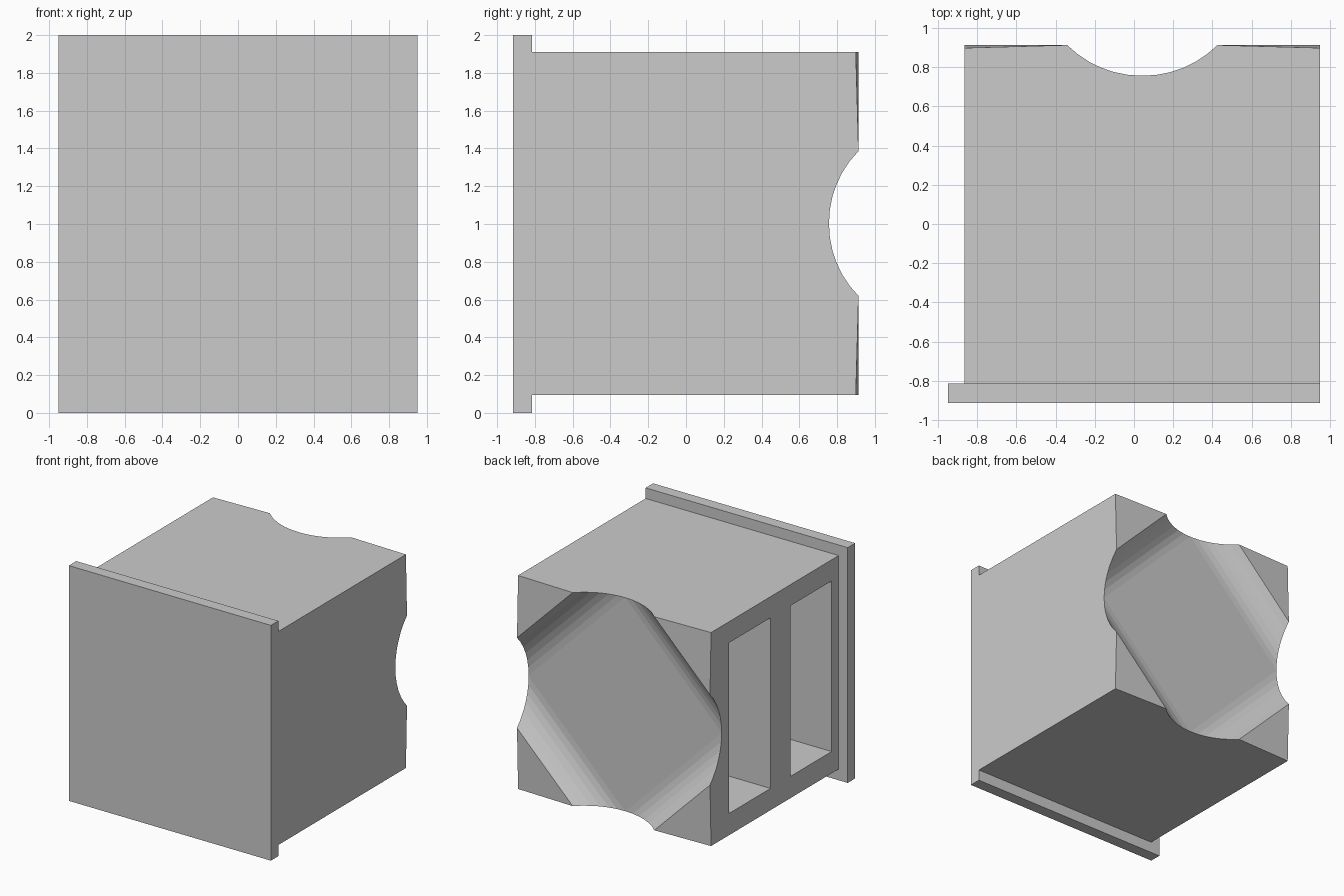
import bpy, bmesh, math

if "Cube" in bpy.data.objects:
    bpy.data.objects.remove(bpy.data.objects["Cube"])

CX, CZ = 0.0425, 1.0025   # centre of the body in x and z


def mesh_object(name, bm):
    bmesh.ops.recalc_face_normals(bm, faces=bm.faces)
    mesh = bpy.data.meshes.new(name)
    bm.to_mesh(mesh)
    bm.free()
    obj = bpy.data.objects.new(name, mesh)
    bpy.context.collection.objects.link(obj)
    return obj


def box(name, lo, hi):
    bm = bmesh.new()
    bmesh.ops.create_cube(bm, size=1)
    for v in bm.verts:
        v.co = [(a + b) / 2 + c * (b - a) for a, b, c in zip(lo, hi, v.co)]
    return mesh_object(name, bm)


def diamond_loft(name, profile):
    """Stack of diamond rings (half diagonal, y), capped at both ends."""
    bm = bmesh.new()
    rings = [[bm.verts.new((CX + sx * d, y, CZ + sz * d))
              for sx, sz in ((1, 0), (0, 1), (-1, 0), (0, -1))]
             for d, y in profile]
    for a, b in zip(rings, rings[1:]):
        for i in range(4):
            j = (i + 1) % 4
            bm.faces.new((a[i], a[j], b[j], b[i]))
    bm.faces.new(rings[0])
    bm.faces.new(rings[-1])
    return mesh_object(name, bm)


def cut(target, cutter):
    mod = target.modifiers.new("cut", 'BOOLEAN')
    mod.operation = 'DIFFERENCE'
    mod.solver = 'EXACT'
    mod.object = cutter
    cutter.hide_render = True
    bpy.context.view_layer.objects.active = target
    bpy.ops.object.modifier_apply(modifier=mod.name)
    bpy.data.objects.remove(cutter)


# front plate and main body
box("front_plate", (-0.95, -0.915, 0), (0.95, -0.815, 2))
body = box("body", (-0.865, -0.815, 0.095), (0.95, 0.96, 1.91))

# rounded diamond recess in the back, with slightly sloping corners around it
R, STEPS = 0.54, 6
END = math.asin(0.38 / R)
profile = [(0.911 + R * math.sin(END * i / STEPS),
            0.757 + R * (1 - math.cos(END * i / STEPS))) for i in range(STEPS + 1)]
profile += [(2.2, 0.888), (2.2, 1.2)]
cut(body, diamond_loft("recess_cutter", profile))

# two deep pockets in the left side
for y0, y1 in ((-0.72, -0.165), (0.10, 0.66)):
    cut(body, box("pocket_cutter", (-1.0, y0, 0.28), (0.77, y1, 1.73)))
